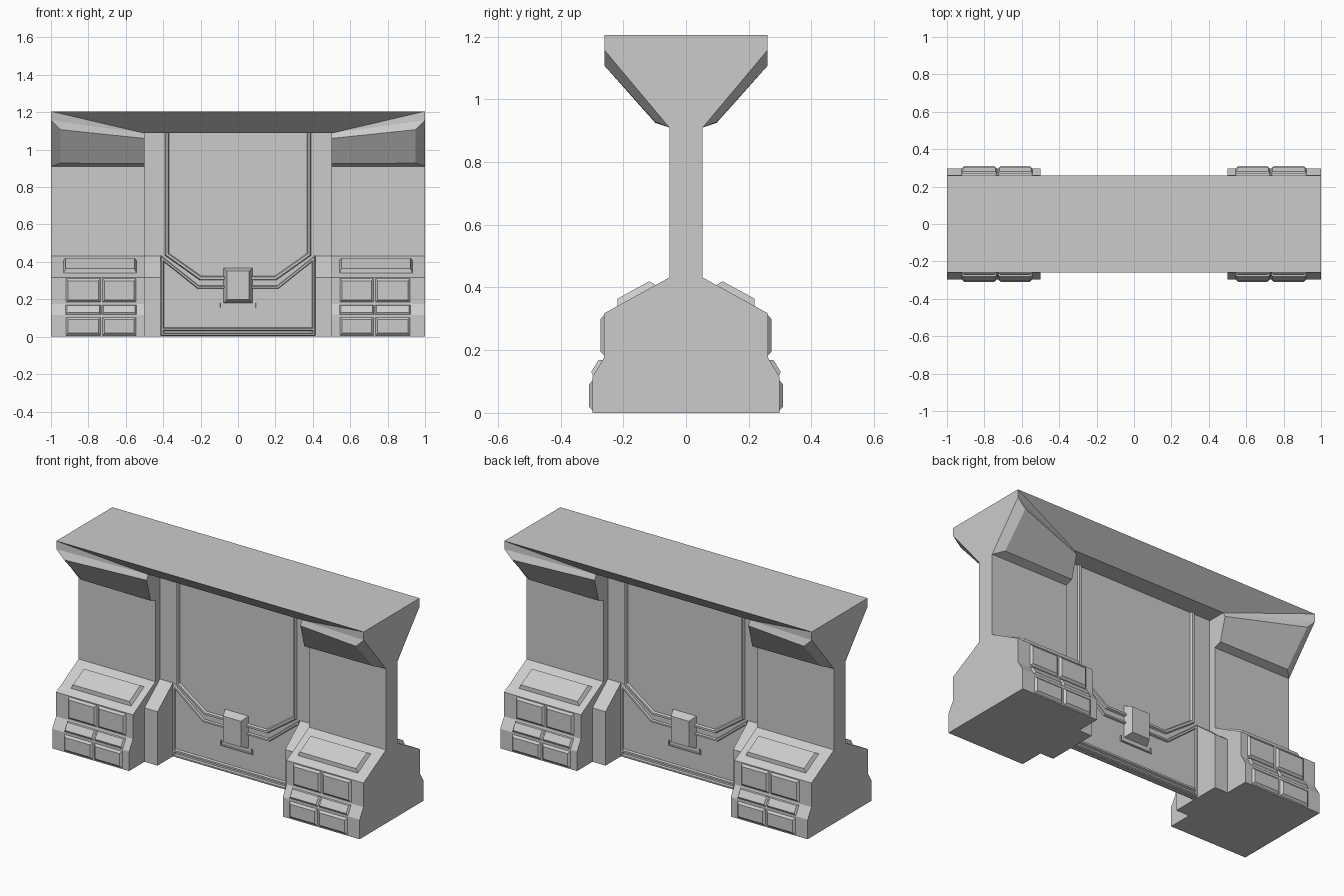
import bpy, bmesh
from mathutils import Vector, Matrix

if "Cube" in bpy.data.objects:
    bpy.data.objects.remove(bpy.data.objects["Cube"])


def make(name, verts, faces, mirror="XY"):
    """Mesh object, mirrored across the given axes and welded."""
    bm = bmesh.new()
    vs = [bm.verts.new(v) for v in verts]
    for f in faces:
        bm.faces.new([vs[i] for i in f])
    for ax in mirror:
        s = Vector((-1 if ax == "X" else 1, -1 if ax == "Y" else 1, 1))
        dup = bmesh.ops.duplicate(bm, geom=bm.verts[:] + bm.edges[:] + bm.faces[:])
        for g in dup["geom"]:
            if isinstance(g, bmesh.types.BMVert):
                g.co = g.co * s
    bmesh.ops.remove_doubles(bm, verts=bm.verts[:], dist=1e-5)
    bmesh.ops.recalc_face_normals(bm, faces=bm.faces[:])
    me = bpy.data.meshes.new(name)
    bm.to_mesh(me)
    bm.free()
    ob = bpy.data.objects.new(name, me)
    bpy.context.collection.objects.link(ob)
    return ob


def loft(name, a, b, mirror="XY"):
    """Closed solid between two matching loops."""
    n = len(a)
    faces = [list(range(n)), list(range(n, 2 * n))]
    faces += [(i, (i + 1) % n, n + (i + 1) % n, n + i) for i in range(n)]
    return make(name, list(a) + list(b), faces, mirror)


def pier(name, half, x0, x1):
    """Extrude a y-symmetric (y, z) profile along x."""
    prof = half + [(-y, z) for y, z in reversed(half)]
    loft(name, [(x0, y, z) for y, z in prof], [(x1, y, z) for y, z in prof], "X")


def pad(name, p0, p1, x0, x1, depth, inset, mirror="XY"):
    """Bevelled raised pad lying on the (y, z) line p0 -> p1."""
    p0, p1 = Vector(p0), Vector(p1)
    d = (p1 - p0).normalized()
    n = Vector((d.y, -d.x))

    def ring(k, h):
        q0, q1 = p0 + d * k + n * h, p1 - d * k + n * h
        return [(x0 + k, *q0), (x1 - k, *q0), (x1 - k, *q1), (x0 + k, *q1)]
    loft(name, ring(0, -0.004), ring(inset, depth), mirror)


def ridge(name, path, w, h, mirror="XY"):
    """Mitred raised strip along an (x, z) path on the centre wall."""
    pts = [Vector(p) for p in path]
    rows = []
    for i, p in enumerate(pts):
        dirs = [(pts[j + 1] - pts[j]).normalized()
                for j in (i - 1, i) if 0 <= j < len(pts) - 1]
        nrm = [Vector((-d.y, d.x)) for d in dirs]
        m = sum(nrm, Vector((0, 0))).normalized()
        m = m / m.dot(nrm[0])
        sect = [(-w / 2, WALL - 0.002), (-w / 4, WALL + h),
                (w / 4, WALL + h), (w / 2, WALL - 0.002)]
        rows += [(p.x + m.x * o, y, p.y + m.y * o) for o, y in sect]
    faces = [(0, 1, 2, 3), tuple(range(len(rows) - 4, len(rows)))]
    for i in range(len(pts) - 1):
        for k in range(4):
            a, b = 4 * i + k, 4 * i + (k + 1) % 4
            faces.append((a, b, b + 4, a + 4))
    make(name, rows, faces, mirror)


WALL = 0.012  # half thickness of the recessed centre wall

# End piers with stepped base, and the lower blocks beside the recess
pier("end_pier", [(0.298, 0), (0.298, 0.115), (0.262, 0.175), (0.262, 0.317),
                  (0.053, 0.432), (0.053, 0.91)], 0.5, 1.0)
pier("inner_block", [(0.155, 0), (0.155, 0.317), (WALL, 0.432)], 0.415, 0.5)

# Recessed centre wall
pier("centre_wall", [(WALL, 0), (WALL, 1.09)], 0, 0.5)

# Flared canopy: one quarter, mirrored
V = {
    "t0": (0, .26, 1.205), "t1": (1, .26, 1.205), "m0": (0, 0, 1.205), "m1": (1, 0, 1.205),
    "e": (1, .26, 1.157), "f": (.5, .12, 1.088), "f0": (0, .12, 1.088),
    "s": (.5, 0, 1.088), "s0": (0, 0, 1.088),
    "w1": (1, .053, .91), "w": (.5, .053, .91), "n1": (1, 0, .91), "n": (.5, 0, .91),
    "a": (.95, .26, 1.107), "b": (.5, .135, 1.06), "c": (.5, .098, .925), "d": (.95, .098, .928),
}
F = ["t0 t1 m1 m0", "t0 f0 f t1", "t1 f e", "e f b a", "a b c d", "e a d w1",
     "w1 d c w", "t1 e w1 n1 m1", "f s n w c b", "f0 s0 s f", "w1 w n n1"]
keys = list(V)
make("canopy", list(V.values()), [[keys.index(k) for k in f.split()] for f in F])

# Padded armour on the base faces
for x0, x1 in ((0.54, 0.729), (0.731, 0.925)):
    pad("upper_pad", (0.262, 0.18), (0.262, 0.315), x0, x1, 0.011, 0.016)
    pad("lower_pad", (0.298, 0.003), (0.298, 0.108), x0, x1, 0.011, 0.016)
    pad("slope_pad", (0.298, 0.116), (0.265, 0.171), x0, x1, 0.011, 0.01)
pad("top_cap", (0.221, 0.340), (0.095, 0.409), 0.54, 0.935, 0.02, 0.014)

# Trim ridges and frame on the centre wall
ridge("upper_trim", [(-0.38, 1.088), (-0.38, 0.44), (-0.2, 0.313), (-0.07, 0.313)], 0.024, 0.012)
ridge("lower_trim", [(-0.405, 0.012), (-0.405, 0.418), (-0.213, 0.265), (-0.07, 0.265)], 0.018, 0.01)
ridge("bottom_rail", [(-0.4, 0.04), (0.4, 0.04)], 0.02, 0.012, "Y")
ridge("sill_rail", [(-0.41, 0.012), (0.41, 0.012)], 0.016, 0.012, "Y")
ridge("lock_frame", [(-0.1, 0.18), (-0.1, 0.152), (0.1, 0.152), (0.1, 0.18)], 0.012, 0.006, "Y")

# Central lock box
pad("lock_box", (WALL, 0.178), (WALL, 0.37), -0.078, 0.078, 0.045, 0.02, "Y")
